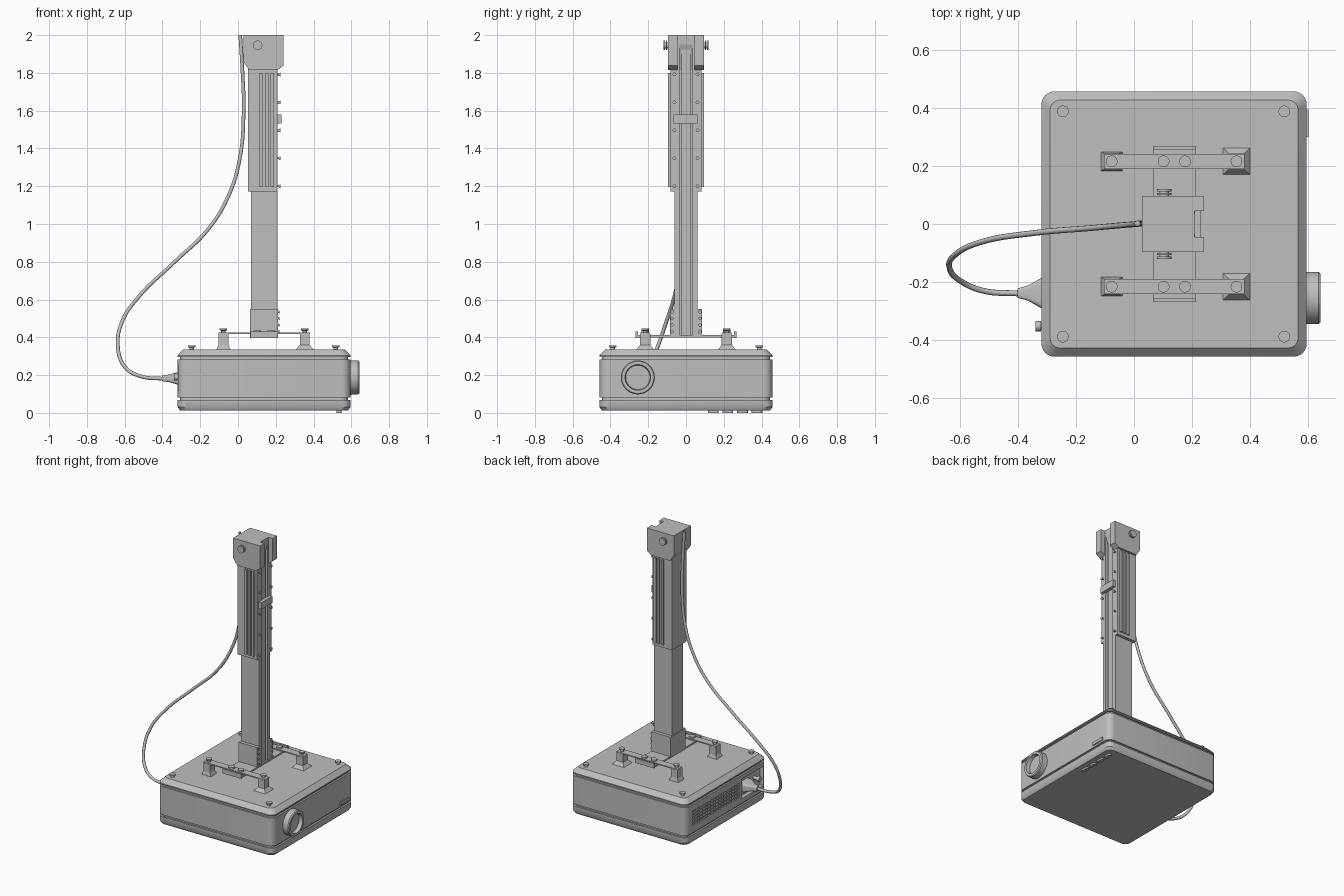
import bpy, bmesh, math
from mathutils import Vector, Matrix

old = bpy.data.objects.get("Cube")
if old:
    bpy.data.objects.remove(old, do_unlink=True)

grey = bpy.data.materials.new("light_grey")
grey.use_nodes = True
COLOUR = (0.52, 0.52, 0.52, 1)
grey.diffuse_color = COLOUR
grey.node_tree.nodes["Principled BSDF"].inputs["Base Color"].default_value = COLOUR


def finish(name, bm, smooth=False):
    bmesh.ops.recalc_face_normals(bm, faces=bm.faces)
    mesh = bpy.data.meshes.new(name)
    bm.to_mesh(mesh)
    bm.free()
    mesh.materials.append(grey)
    ob = bpy.data.objects.new(name, mesh)
    bpy.context.collection.objects.link(ob)
    if smooth:
        bpy.ops.object.select_all(action='DESELECT')
        ob.select_set(True)
        bpy.context.view_layer.objects.active = ob
        bpy.ops.object.shade_smooth_by_angle(angle=math.radians(35))
    return ob


def loft(name, rings, smooth=False):
    """Skin a stack of equal-length point rings and cap both ends."""
    bm = bmesh.new()
    loops = [[bm.verts.new(p) for p in ring] for ring in rings]
    n = len(loops[0])
    for a, b in zip(loops, loops[1:]):
        for i in range(n):
            j = (i + 1) % n
            bm.faces.new((a[i], a[j], b[j], b[i]))
    bm.faces.new(loops[0])
    bm.faces.new(loops[-1])
    return finish(name, bm, smooth)


def add_box(bm, x, y, z):
    centre = Vector([(a + b) / 2 for a, b in (x, y, z)])
    size = [abs(b - a) for a, b in (x, y, z)]
    bmesh.ops.create_cube(bm, size=1, matrix=Matrix.Translation(centre) @ Matrix.Diagonal((*size, 1)))


def box(name, x, y, z):
    bm = bmesh.new()
    add_box(bm, x, y, z)
    return finish(name, bm)


def turned(name, origin, axis, profile, sides=24):
    """Lathe (radius, distance) pairs along an axis."""
    rot = Vector(axis).to_track_quat('Z', 'Y')
    rings = []
    for r, d in profile:
        rings.append([Vector(origin) + rot @ Vector((r * math.cos(t), r * math.sin(t), d))
                      for t in (2 * math.pi * i / sides for i in range(sides))])
    return loft(name, rings, True)


def rounded(cx, cy, hx, hy, radius, z, steps=6):
    pts = []
    for k, (sx, sy) in enumerate(((1, 1), (-1, 1), (-1, -1), (1, -1))):
        for s in range(steps + 1):
            t = math.pi / 2 * (k + s / steps)
            pts.append((cx + sx * (hx - radius) + radius * math.cos(t),
                        cy + sy * (hy - radius) + radius * math.sin(t), z))
    return pts


def rect(cx, cy, hx, hy, z):
    return [(cx + sx * hx, cy + sy * hy, z) for sx, sy in ((1, 1), (-1, 1), (-1, -1), (1, -1))]


# Projector housing with seams and chamfered lid
MID = 0.138
levels = [(0.012, 0.012), (0.03, 0), (0.068, 0), (0.068, 0.012), (0.082, 0.012), (0.082, 0),
          (0.283, 0), (0.283, 0.012), (0.297, 0.012), (0.297, 0), (0.305, 0), (0.336, 0.03)]
housing = loft("projector_housing",
               [rounded(MID, 0, 0.457 - i, 0.457 - i, 0.045 - i * 0.4, z) for z, i in levels], True)

# Vent holes and socket recess cut in the connector side
bm = bmesh.new()
for i in range(18):
    for j in range(5):
        y, z = 0.385 - i * 0.03, 0.135 + j * 0.022
        add_box(bm, (-0.4, -0.3), (y - 0.021, y), (z, z + 0.014))
add_box(bm, (-0.4, -0.29), (-0.42, -0.175), (0.115, 0.255))
cutter = finish("vent_cutter", bm)
cutter.hide_render = True
mod = housing.modifiers.new("vents", 'BOOLEAN')
mod.operation, mod.object, mod.solver = 'DIFFERENCE', cutter, 'EXACT'
cut_mesh = bpy.data.meshes.new_from_object(housing.evaluated_get(bpy.context.evaluated_depsgraph_get()))
housing.modifiers.clear()
housing.data = cut_mesh
bpy.data.objects.remove(cutter, do_unlink=True)

# Lens barrel with recessed glass
turned("lens", (0.57, -0.255, 0.188), (1, 0, 0),
       [(0.09, 0), (0.09, 0.065), (0.085, 0.072), (0.068, 0.072), (0.064, 0.045)], 40)

# Side window, bottom buttons and side knob
box("sensor_window", (0.58, 0.602), (0.3, 0.395), (0.095, 0.116))
for i in range(4):
    y = 0.145 + i * 0.077
    loft("bottom_pad", [rounded(0.535, y, 0.013, 0.028, 0.012, z) for z in (0, 0.015)])
turned("side_knob", (-0.28, -0.352, 0.19), (-1, 0, 0), [(0.012, 0), (0.012, 0.04), (0.018, 0.04), (0.018, 0.06)])

# Lid corner screws
SCREW = [(0.012, 0), (0.012, 0.01), (0.02, 0.014), (0.02, 0.022)]
for x in (-0.245, 0.518):
    for y in (-0.388, 0.388):
        turned("lid_screw", (x, y, 0.335), (0, 0, 1), SCREW)

# Mounting posts, bars and bolts
for s in (-1, 1):
    y = s * 0.216
    for x, hx, hy in ((-0.077, 0.037, 0.033), (0.353, 0.047, 0.047)):
        loft("mount_post", [rect(x, y, hx, hy, 0.335), rect(x, y, 0.026, 0.027, 0.36),
                            rect(x, y, 0.026, 0.027, 0.417)])
        turned("post_bolt", (x, y, 0.424), (0, 0, 1), SCREW)
    box("mount_bar", (-0.103, 0.38), (y - 0.026, y + 0.026), (0.417, 0.425))
    box("cross_plate_lip", (0.065, 0.213), (s * 0.255, s * 0.268), (0.397, 0.43))
    for x in (0.102, 0.176):
        turned("bar_bolt", (x, y, 0.42), (0, 0, 1), [(0.02, 0), (0.02, 0.016)])
box("cross_plate", (0.065, 0.213), (-0.26, 0.26), (0.4, 0.412))


# Column sections: a channel profile open towards +x
def channel(name, x0, x1, half, z0, z1, slot=0.035, floor=0.165):
    outline = [(x0, -half), (x1, -half), (x1, -slot), (floor, -slot),
               (floor, slot), (x1, slot), (x1, half), (x0, half)]
    return loft(name, [[(x, y, z) for x, y in outline] for z in (z0, z1)])


channel("lower_column", 0.068, 0.21, 0.062, 0.4, 1.95)
channel("foot_bracket", 0.064, 0.212, 0.086, 0.4, 0.55, 0.06, 0.1)
channel("upper_sleeve", 0.053, 0.208, 0.082, 1.172, 1.83, 0.04, 0.16)
box("cable_strip", (0.15, 0.2), (-0.024, 0.024), (0.4, 1.99))
box("strip_clamp", (0.205, 0.23), (-0.065, 0.062), (1.533, 1.58))

for s in (-1, 1):
    # Slotted side rails on the sleeve
    for x0, x1 in ((0.115, 0.131), (0.146, 0.162), (0.172, 0.19)):
        box("side_rail", (x0, x1), (s * 0.075, s * 0.094), (1.195, 1.8))
    # Row of small screws up the open face
    for i in range(6):
        turned("sleeve_screw", (0.2, s * 0.061, 1.2 + i * 0.148), (1, 0, 0),
               [(0.005, 0), (0.005, 0.015), (0.01, 0.024)], 12)
    for i in range(4):
        turned("foot_screw", (0.205, s * 0.074, 0.43 + i * 0.035), (1, 0, 0),
               [(0.005, 0), (0.005, 0.008), (0.009, 0.016)], 12)
    # Cap cheeks with clipped lower corners, and their thumb screws
    cheek = [(0.028, 2), (0.242, 2), (0.242, 1.838), (0.208, 1.814), (0.06, 1.814), (0.028, 1.86)]
    loft("cap_cheek", [[(x, s * y, z) for x, z in cheek] for y in (0.045, 0.096)])
    turned("cap_screw", (0.104, s * 0.09, 1.946), (0, s, 0),
           [(0.016, 0), (0.016, 0.01), (0.025, 0.01), (0.025, 0.016), (0.016, 0.016),
            (0.016, 0.022), (0.025, 0.022), (0.025, 0.03)])
cap = [(0.028, 2), (0.208, 2), (0.208, 1.95), (0.165, 1.814), (0.06, 1.814), (0.028, 1.86)]
loft("cap_core", [[(x, y, z) for x, z in cap] for y in (-0.046, 0.046)])

# Power cable and flared plug
path = [(0.012, 0.002, 2), (0.024, 0.002, 1.8), (0.03, 0.002, 1.6), (0.01, 0, 1.35), (-0.05, -0.005, 1.15),
        (-0.16, -0.015, 0.97), (-0.335, -0.03, 0.8), (-0.53, -0.063, 0.61), (-0.615, -0.105, 0.48),
        (-0.636, -0.15, 0.35), (-0.6, -0.195, 0.245), (-0.52, -0.23, 0.195), (-0.39, -0.24, 0.18)]
curve = bpy.data.curves.new("cable", 'CURVE')
curve.dimensions = '3D'
curve.bevel_depth, curve.bevel_resolution, curve.resolution_u = 0.01, 3, 8
curve.use_fill_caps = True
spline = curve.splines.new('BEZIER')
spline.bezier_points.add(len(path) - 1)
for p, co in zip(spline.bezier_points, path):
    p.co = co
    p.handle_left_type = p.handle_right_type = 'AUTO'
curve.materials.append(grey)
bpy.context.collection.objects.link(bpy.data.objects.new("power_cable", curve))

plug = []
for x, hy, hz in ((-0.285, 0.055, 0.035), (-0.32, 0.052, 0.033), (-0.365, 0.026, 0.02), (-0.402, 0.016, 0.015)):
    plug.append([(x, p[0] - 0.238, p[1] + 0.183) for p in rounded(0, 0, hy, hz, hz * 0.5, 0, 4)])
loft("power_plug", plug, True)
